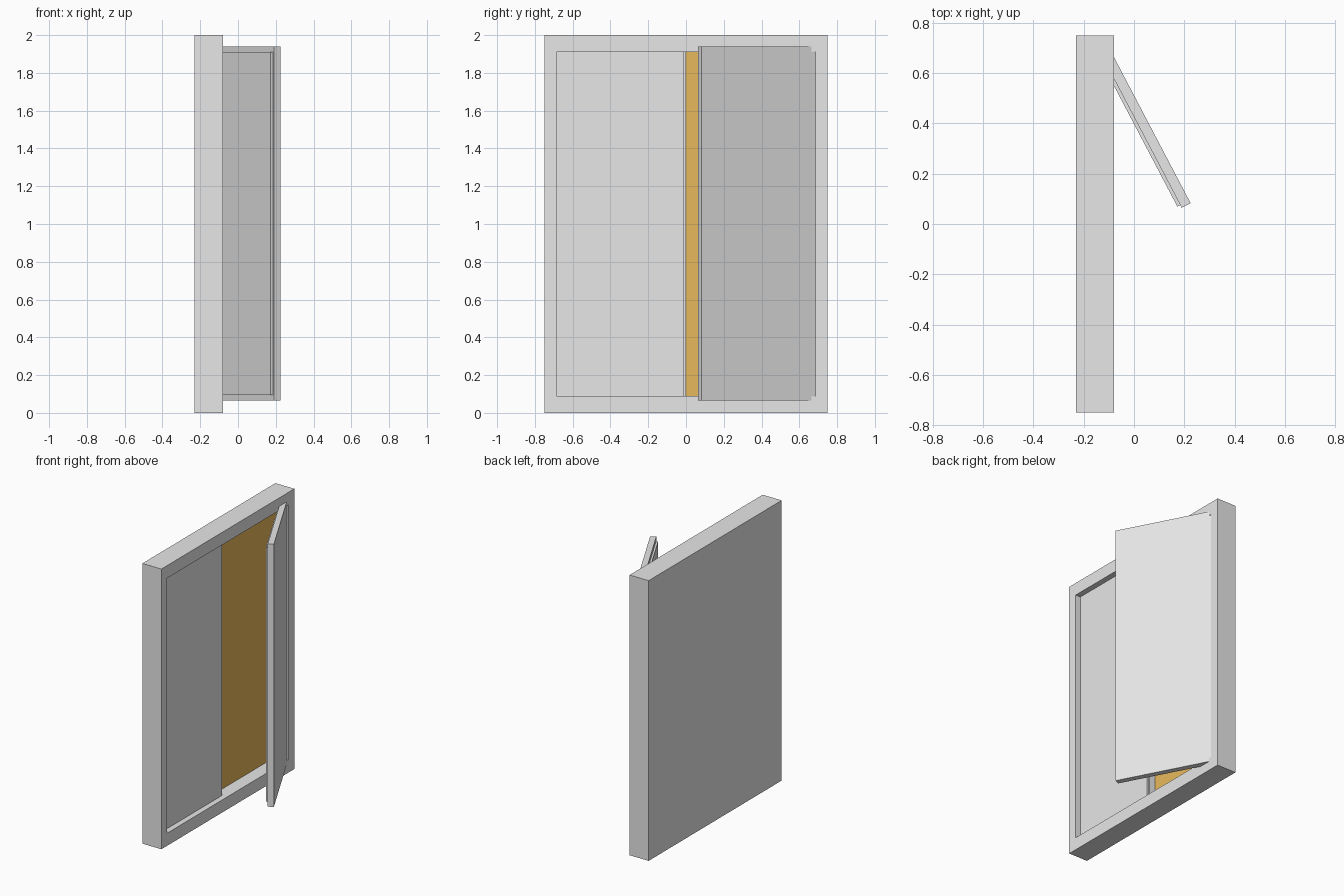
import bpy
from math import radians
from mathutils import Matrix, Vector

if "Cube" in bpy.data.objects:
    bpy.data.objects.remove(bpy.data.objects["Cube"])


def material(name, rgb):
    m = bpy.data.materials.new(name)
    m.diffuse_color = (*rgb, 1)
    m.use_nodes = True
    m.node_tree.nodes["Principled BSDF"].inputs["Base Color"].default_value = m.diffuse_color
    return m


grey = material("light grey", (0.8, 0.8, 0.8))
orange = material("warm orange", (0.83, 0.5, 0.11))


def box(name, lo, hi, mat, matrix=Matrix()):
    """Box between two corners, optionally placed by a matrix."""
    lo, hi = Vector(lo), Vector(hi)
    bpy.ops.mesh.primitive_cube_add(size=1)
    ob = bpy.context.object
    ob.name = ob.data.name = name
    size = hi - lo
    ob.data.transform(matrix @ Matrix.Translation((lo + hi) / 2)
                      @ Matrix.Diagonal((*size, 1)))
    ob.data.materials.append(mat)
    return ob


BACK, FRONT, FLOOR = -0.23, -0.08, -0.18   # depth of carcass and recess
W, IN_W, Z0, Z1 = 0.75, 0.685, 0.09, 1.91  # opening limits

# Carcass: a solid block with the opening cut into its front
carcass = box("cabinet_carcass", (BACK, -W, 0), (FRONT, W, 2), grey)
cutter = box("opening_cutter", (FLOOR, -IN_W, Z0), (0.1, IN_W, Z1), grey)
cut = carcass.modifiers.new("opening", 'BOOLEAN')
cut.operation = 'DIFFERENCE'
cut.solver = 'EXACT'
cut.object = cutter
bpy.context.view_layer.objects.active = carcass
bpy.ops.object.modifier_apply(modifier=cut.name)
bpy.data.objects.remove(cutter)

# Coloured back of the open compartment
box("compartment_back", (FLOOR, 0, Z0), (FLOOR + 0.004, IN_W, Z1), orange)

# Fixed leaf, set back in the opening, with a narrow stop along its edge
box("fixed_leaf", (FLOOR, -IN_W, Z0), (-0.12, -0.01, Z1), grey)
box("fixed_leaf_stop", (FLOOR, -0.01, Z0), (-0.13, 0, Z1), grey)

# Open door: local x is the outward direction, local y runs to the hinge
swing = Matrix.Translation((0.225, 0.083, 0)) @ Matrix.Rotation(radians(27.7), 4, 'Z')
box("open_door", (-0.04, 0, 0.065), (0, 0.685, 1.94), grey, swing)
box("open_door_inner_lip", (-0.053, 0.012, Z0 + 0.005), (-0.04, 0.65, Z1), grey, swing)
